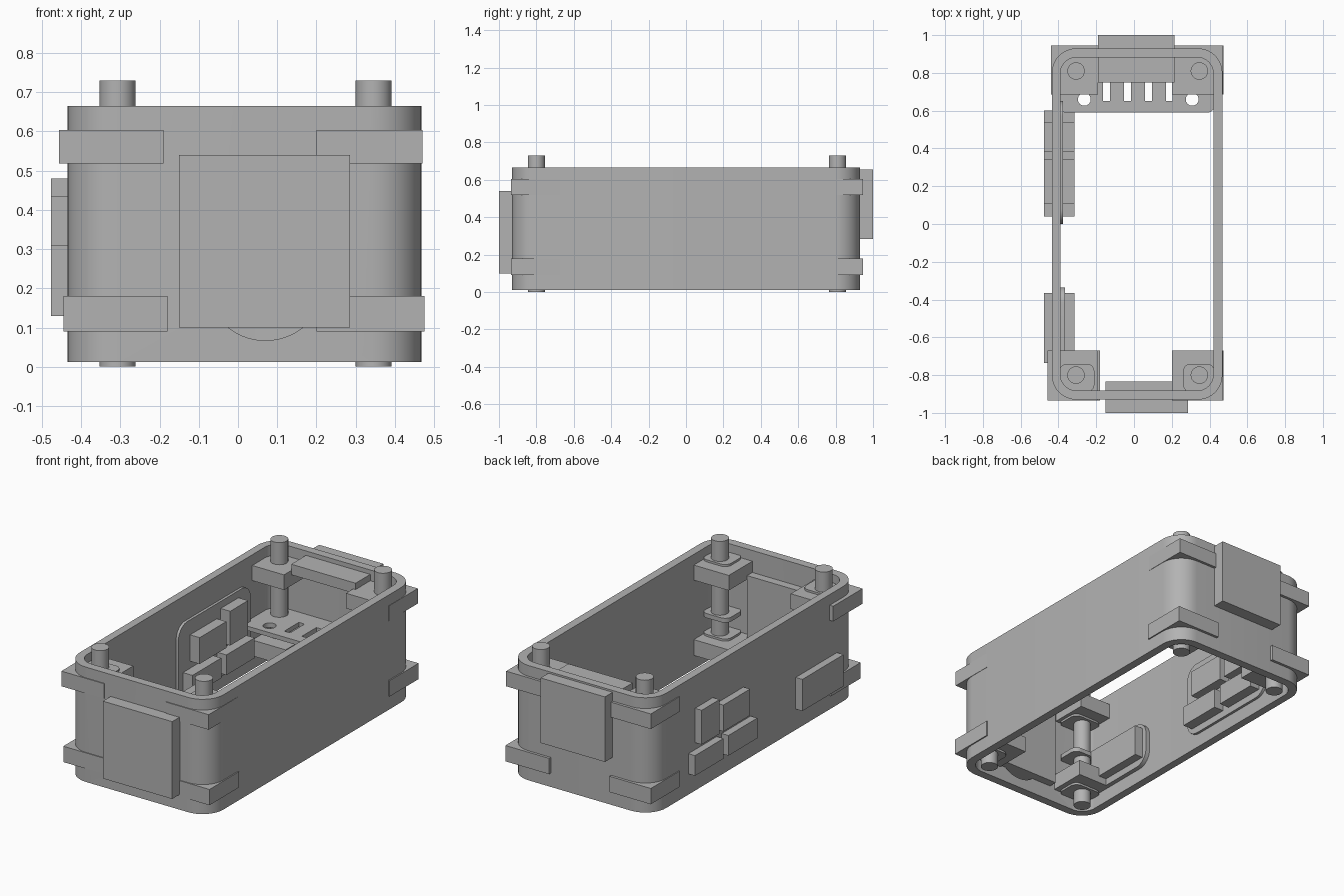
import bpy, bmesh, math
from mathutils import Matrix

if "Cube" in bpy.data.objects:
    bpy.data.objects.remove(bpy.data.objects["Cube"])

grey = bpy.data.materials.new("mid grey")
grey.diffuse_color = (0.45, 0.45, 0.45, 1)
grey.use_nodes = True
grey.node_tree.nodes["Principled BSDF"].inputs["Base Color"].default_value = grey.diffuse_color


def finish(obj, smooth=True):
    obj.data.materials.clear()
    obj.data.materials.append(grey)
    bpy.ops.object.select_all(action='DESELECT')
    obj.select_set(True)
    bpy.context.view_layer.objects.active = obj
    if smooth:
        bpy.ops.object.shade_smooth_by_angle(angle=math.radians(35))
    return obj


def box(name, x0, x1, y0, y1, z0, z1):
    bm = bmesh.new()
    bmesh.ops.create_cube(bm, size=1)
    for v in bm.verts:
        v.co.x = (x0 + x1) / 2 + v.co.x * (x1 - x0)
        v.co.y = (y0 + y1) / 2 + v.co.y * (y1 - y0)
        v.co.z = (z0 + z1) / 2 + v.co.z * (z1 - z0)
    me = bpy.data.meshes.new(name)
    bm.to_mesh(me)
    bm.free()
    obj = bpy.data.objects.new(name, me)
    bpy.context.collection.objects.link(obj)
    return finish(obj, False)


def cylinder(name, x, y, z0, z1, r):
    bpy.ops.mesh.primitive_cylinder_add(vertices=40, radius=r, depth=z1 - z0,
                                        location=(x, y, (z0 + z1) / 2))
    bpy.context.object.name = name
    return finish(bpy.context.object)


def rounded(x0, x1, y0, y1, r, n=10):
    pts = []
    for cx, cy, a in ((x1 - r, y1 - r, 0), (x0 + r, y1 - r, 90),
                      (x0 + r, y0 + r, 180), (x1 - r, y0 + r, 270)):
        for i in range(n + 1):
            t = math.radians(a + 90 * i / n)
            pts.append((cx + r * math.cos(t), cy + r * math.sin(t)))
    return pts


def circle(cx, cy, r, n=32):
    return [(cx + r * math.cos(2 * math.pi * i / n),
             cy + r * math.sin(2 * math.pi * i / n)) for i in range(n)]


def slab(name, loops, w0, w1, side=False):
    """Extrude outlines (the later loops are holes) along z, or along x."""
    cu = bpy.data.curves.new(name, 'CURVE')
    cu.dimensions = '2D'
    cu.fill_mode = 'BOTH'
    cu.extrude = (w1 - w0) / 2
    for loop in loops:
        s = cu.splines.new('POLY')
        s.points.add(len(loop) - 1)
        for p, (x, y) in zip(s.points, loop):
            p.co = (x, y, 0, 1)
        s.use_cyclic_u = True
    obj = bpy.data.objects.new(name, cu)
    bpy.context.collection.objects.link(obj)
    bpy.ops.object.select_all(action='DESELECT')
    obj.select_set(True)
    bpy.context.view_layer.objects.active = obj
    bpy.ops.object.convert(target='MESH')
    obj = bpy.context.object
    obj.name = name
    m = Matrix.Translation((0, 0, (w0 + w1) / 2))
    if side:
        m = Matrix(((0, 0, 1, 0), (1, 0, 0, 0), (0, 1, 0, 0), (0, 0, 0, 1))) @ m
    bm = bmesh.new()
    bm.from_mesh(obj.data)
    bmesh.ops.remove_doubles(bm, verts=bm.verts, dist=1e-5)
    bm.transform(m)
    bmesh.ops.recalc_face_normals(bm, faces=bm.faces)
    bm.to_mesh(obj.data)
    bm.free()
    return finish(obj)


# Open rounded shell
shell = slab("shell", [rounded(-0.435, 0.468, -0.93, 0.93, 0.13),
                       rounded(-0.39, 0.42, -0.882, 0.882, 0.085)], 0.012, 0.665)

# Round opening in the front wall
bpy.ops.mesh.primitive_cylinder_add(vertices=64, radius=0.153, depth=0.2,
                                    location=(0.07, -0.9, 0.22),
                                    rotation=(math.pi / 2, 0, 0))
cutter = bpy.context.object
cutter.name = "front_hole_cutter"
cutter.hide_render = True
cutter.hide_viewport = True
mod = shell.modifiers.new("front_hole", 'BOOLEAN')
mod.operation = 'DIFFERENCE'
mod.solver = 'EXACT'
mod.object = cutter

# Corner pillars with clamp blocks
for sx, px in (("left", -0.307), ("right", 0.346)):
    for sy, py in (("front", -0.8), ("back", 0.81)):
        tag = sy + "_" + sx
        cylinder("pillar_" + tag, px, py, 0.0, 0.73, 0.046)
        y0, y1 = (-0.935, -0.67) if sy == "front" else (0.685, 0.945)
        for level, z0, z1 in (("lower", 0.09, 0.18), ("upper", 0.518, 0.604)):
            if sx == "left":
                x0 = -0.44 if sy == "back" else (-0.445 if level == "lower" else -0.457)
                x1 = -0.18 if level == "lower" else -0.19
            else:
                x0, x1 = 0.2, 0.475 if level == "lower" else 0.47
            box(level + "_block_" + tag, x0, x1, y0, y1, z0, z1)

    # Rounded tabs round the front pillars
    tx0, tx1 = (-0.395, -0.21) if sx == "left" else (0.26, 0.425)
    for i, (z0, z1) in enumerate(((0.078, 0.192), (0.285, 0.31), (0.506, 0.616))):
        slab("front_tab_%s_%d" % (sx, i), [rounded(tx0, tx1, -0.89, -0.74, 0.04)], z0, z1)

# Front and back covers with their inner parts
box("front_cover", -0.15, 0.286, -1.0, -0.925, 0.1, 0.54)
box("front_cover_inner", -0.15, 0.2, -0.93, -0.835, 0.1, 0.54)
box("back_cover", -0.19, 0.215, 0.925, 1.0, 0.285, 0.655)
box("back_cover_inner", -0.19, 0.215, 0.75, 0.93, 0.58, 0.64)

# Perforated shelf at the back
holes = [circle(-0.263, 0.66, 0.034), circle(0.308, 0.66, 0.034)]
for x in (-0.145, -0.035, 0.077, 0.187):
    holes.append([(x - 0.018, 0.65), (x + 0.018, 0.65), (x + 0.018, 0.78), (x - 0.018, 0.78)])
slab("back_shelf", [rounded(-0.395, 0.425, 0.59, 0.885, 0.035)] + holes, 0.28, 0.305)

# Raised panels on the inside of the left wall
slab("left_panel_large", [rounded(0.0, 0.65, 0.09, 0.52, 0.08)], -0.395, -0.375, True)
slab("left_panel_small", [rounded(-0.77, -0.335, 0.09, 0.35, 0.08)], -0.395, -0.365, True)

# Buttons through the left wall
for i, (y0, y1, z0, z1) in enumerate(((0.345, 0.6, 0.13, 0.245), (0.04, 0.3, 0.13, 0.245),
                                      (0.38, 0.54, 0.285, 0.48), (0.105, 0.345, 0.285, 0.435),
                                      (-0.735, -0.365, 0.13, 0.31))):
    box("left_button_%d" % i, -0.477, -0.315, y0, y1, z0, z1)
